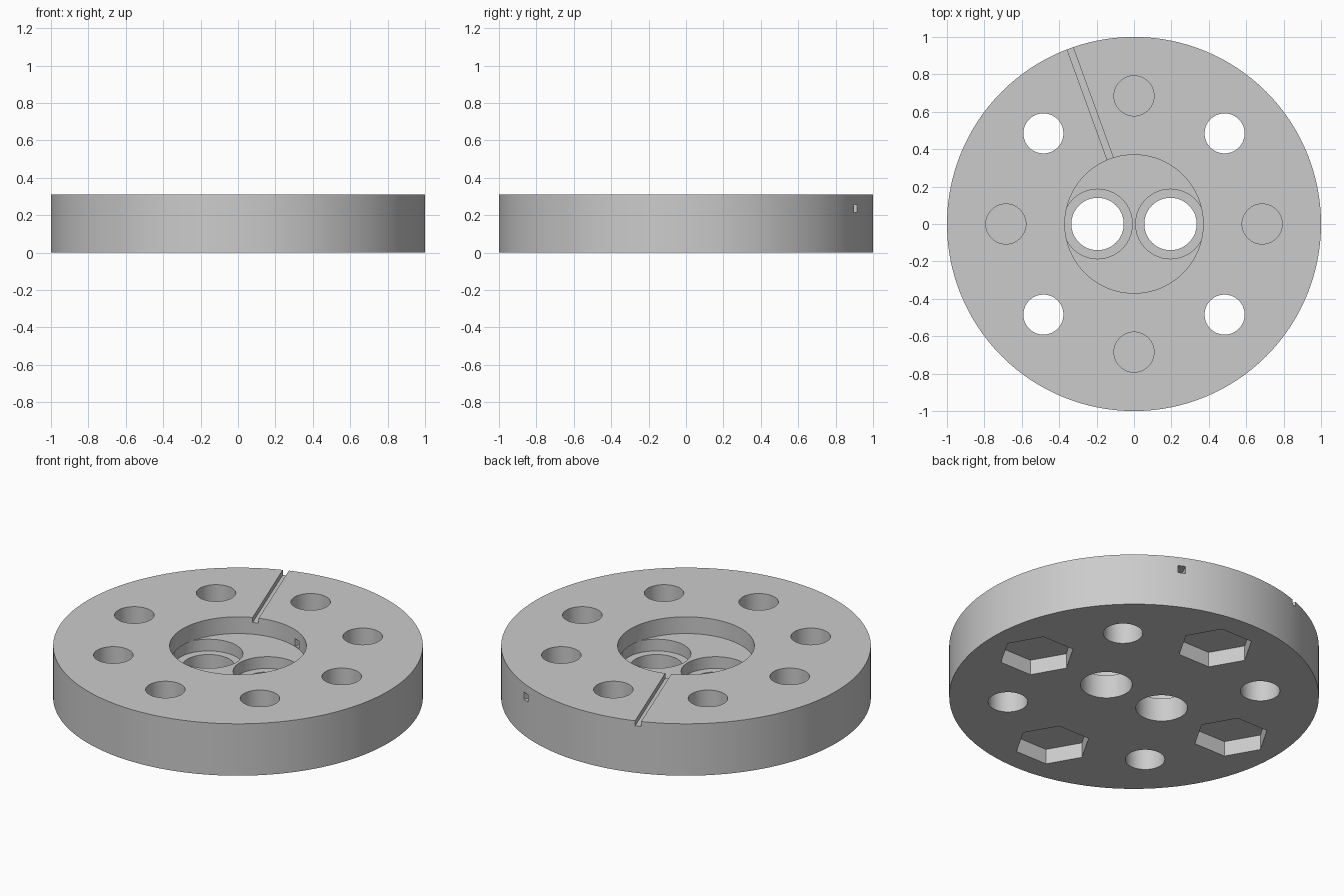
import bpy
from math import cos, sin, radians, pi

cube = bpy.data.objects.get("Cube")
if cube:
    bpy.data.objects.remove(cube, do_unlink=True)

HEIGHT = 0.31
RING = 0.685          # radius of the bolt circle
OVER = 0.05           # how far cutters overshoot open faces

grey = bpy.data.materials.new("plain grey")
grey.use_nodes = True
colour = (0.6, 0.6, 0.6, 1)
grey.diffuse_color = colour
grey.node_tree.nodes["Principled BSDF"].inputs["Base Color"].default_value = colour


def cylinder(name, x, y, radius, low, high, sides=64, turn=0):
    bpy.ops.mesh.primitive_cylinder_add(
        vertices=sides, radius=radius, depth=high - low,
        location=(x, y, (low + high) / 2), rotation=(0, 0, turn))
    obj = bpy.context.object
    obj.name = name
    return obj


def radial_bar(name, degrees, start, end, width, low, high):
    """Box running outward from the centre at the given angle."""
    angle, mid = radians(degrees), (start + end) / 2
    bpy.ops.mesh.primitive_cube_add(
        size=1, location=(mid * cos(angle), mid * sin(angle), (low + high) / 2),
        rotation=(0, 0, angle))
    obj = bpy.context.object
    obj.name = name
    obj.scale = (end - start, width, high - low)
    return obj


# Solid round plate
plate = cylinder("round_plate", 0, 0, 1, 0, HEIGHT, 128)
plate.data.materials.append(grey)
TOP = HEIGHT + OVER
cutters = []

# Central recess with two counterbored through holes
cutters.append(cylinder("recess_cutter", 0, 0, 0.37, 0.21, TOP, 96))
for side in (-1, 1):
    x = side * 0.195
    cutters.append(cylinder("counterbore_cutter", x, 0, 0.186, 0.14, 0.21 + 0.001))
    cutters.append(cylinder("centre_hole_cutter", x, 0, 0.14, -OVER, TOP - 0.15))

# Ring of eight holes: every other one is blind, with a hexagonal pocket below
for i in range(8):
    angle = i * pi / 4
    x, y = RING * cos(angle), RING * sin(angle)
    blind = i % 2 == 0
    cutters.append(cylinder("ring_hole_cutter", x, y, 0.107, 0.105 if blind else -OVER, TOP))
    if blind:
        # primitive corners start on the y axis, so turn one onto the x axis
        cutters.append(cylinder("hex_pocket_cutter", x, y, 0.207, -OVER, 0.09, 6, pi / 6))

# Open groove on top and enclosed tunnel, both running out to the rim
cutters.append(radial_bar("groove_cutter", 110, 0.3, 1.1, 0.034, HEIGHT - 0.03, TOP))
cutters.append(radial_bar("tunnel_cutter", 65, 0.3, 1.1, 0.042, 0.214, 0.258))

for cutter in cutters:
    cutter.hide_render = True
    mod = plate.modifiers.new(cutter.name, "BOOLEAN")
    mod.operation = "DIFFERENCE"
    mod.solver = "EXACT"
    mod.object = cutter

# Apply the cuts and discard the cutters
bpy.ops.object.select_all(action="DESELECT")
plate.select_set(True)
bpy.context.view_layer.objects.active = plate
for mod in list(plate.modifiers):
    bpy.ops.object.modifier_apply(modifier=mod.name)
for cutter in cutters:
    bpy.data.objects.remove(cutter, do_unlink=True)
bpy.ops.object.shade_smooth_by_angle(angle=radians(30))
